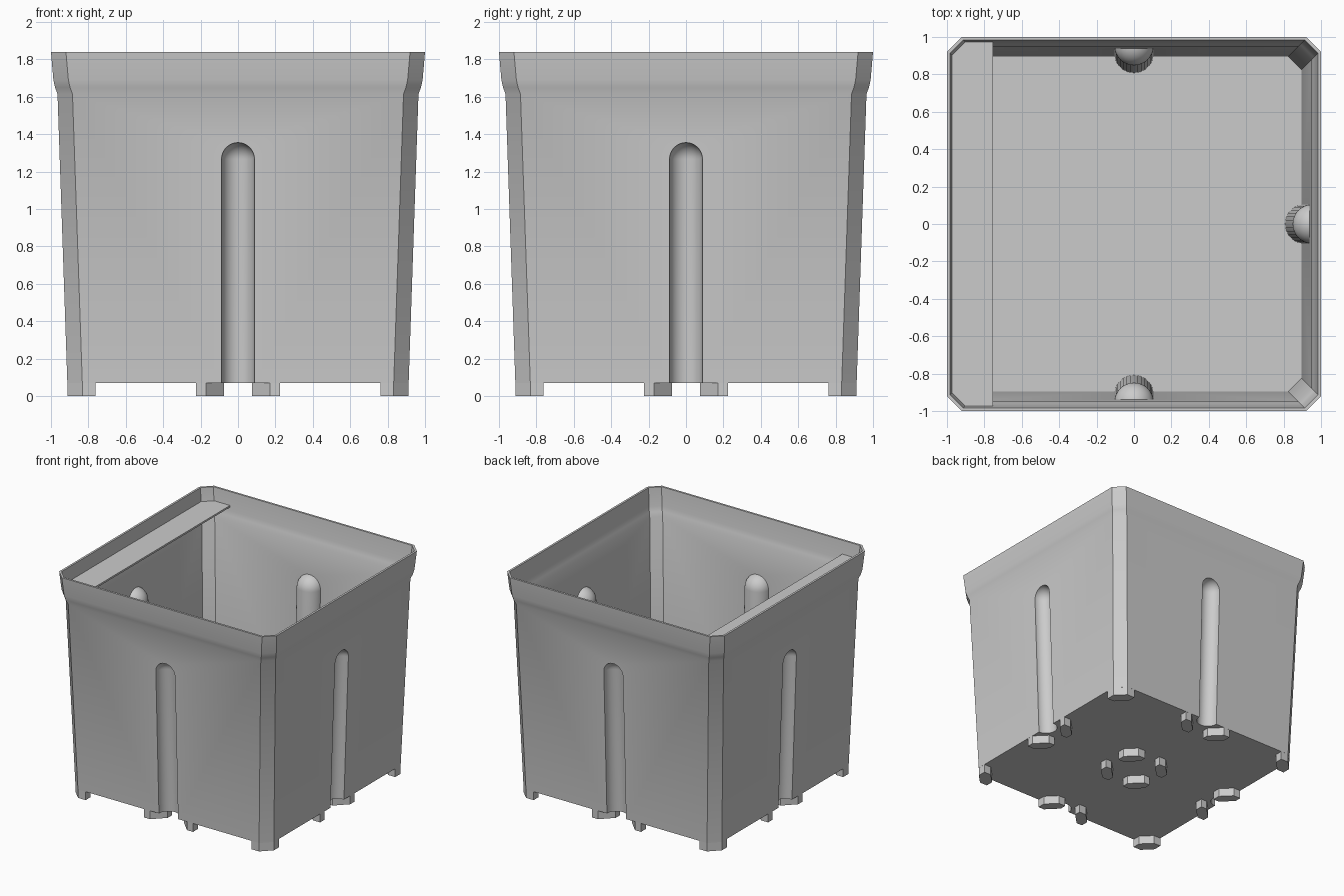
import bpy, bmesh
from math import pi, sin, cos

WALL = 0.017          # wall thickness
FLOOR = 0.07          # underside of the floor
SLOPE = 0.034         # outward lean of the walls
DOME = 1.267          # height where the wall grooves start to round off

cube = bpy.data.objects.get("Cube")
if cube:
    bpy.data.objects.remove(cube, do_unlink=True)

grey = bpy.data.materials.new("light_grey_plastic")
grey.use_nodes = True
color = (0.6, 0.6, 0.6, 1)
grey.diffuse_color = color
grey.node_tree.nodes["Principled BSDF"].inputs["Base Color"].default_value = color


def make_object(name, solids):
    """One object from closed solids, each a list of (outline, z)."""
    bm = bmesh.new()
    for sections in solids:
        rings = [[bm.verts.new((x, y, z)) for x, y in outline] for outline, z in sections]
        count = len(rings[0])
        for low, high in zip(rings, rings[1:]):
            for i in range(count):
                j = (i + 1) % count
                bm.faces.new((low[i], low[j], high[j], high[i]))
        bm.faces.new(rings[0][::-1])
        bm.faces.new(rings[-1])
    bmesh.ops.recalc_face_normals(bm, faces=bm.faces[:])
    mesh = bpy.data.meshes.new(name)
    bm.to_mesh(mesh)
    bm.free()
    mesh.materials.append(grey)
    obj = bpy.data.objects.new(name, mesh)
    bpy.context.collection.objects.link(obj)
    return obj


def octagon(half, cut):
    """Square outline with cut corners."""
    a = half - cut
    return [(half, -a), (half, a), (a, half), (-a, half),
            (-half, a), (-half, -a), (-a, -half), (a, -half)]


def post(side, radius):
    """Leaning round-topped post at the middle of one wall."""
    rings = [(radius, 0)]
    for k in range(10):
        angle = k * pi / 19
        rings.append((radius * cos(angle), DOME + radius * sin(angle)))
    turn = side * pi / 2
    sections = []
    for r, z in rings:
        reach = 0.91 + SLOPE * z
        outline = [(reach * cos(turn) + r * cos(k * pi / 16),
                    reach * sin(turn) + r * sin(k * pi / 16)) for k in range(32)]
        sections.append((outline, z))
    return sections


def subtract(target, cutter):
    mod = target.modifiers.new("cut", 'BOOLEAN')
    mod.operation = 'DIFFERENCE'
    mod.solver = 'MANIFOLD'
    mod.object = cutter
    bpy.context.view_layer.objects.active = target
    bpy.ops.object.modifier_apply(modifier=mod.name)
    bpy.data.objects.remove(cutter, do_unlink=True)


# Pot: outer solid, hollow and wall grooves
profile = [(0.9124, FLOOR), (0.965, 1.615), (0.978, 1.65), (0.987, 1.69), (1.0, 1.84)]
pot = make_object("pot_shell", [[(octagon(h, 0.08), z) for h, z in profile]])

inner = [(h - WALL, z) for h, z in profile]
inner[0] = (inner[0][0], FLOOR + 0.02)
inner.append((1.0 - WALL, 2.0))
hollow = make_object("hollow_cutter", [[(octagon(h, 0.07), z) for h, z in inner]])

subtract(hollow, make_object("boss_cutter", [post(side, 0.105) for side in range(4)]))
subtract(pot, hollow)
subtract(pot, make_object("groove_cutter", [post(side, 0.088) for side in range(4)]))

# Feet: one slanted pad in each corner of four square cells
pads = []
near, far = 0.075, 0.912
mid, half = (far + near) / 2, (far - near) / 2
signs = [(x, y) for x in (-1, 1) for y in (-1, 1)]
for sx, sy in signs:
    for fx, fy in signs:
        cut = 0.08 if fx > 0 and fy > 0 else 0.095
        pad = [(cut, 0), (0.15, 0), (0.15, 0.065), (0.065, 0.15), (0, 0.15), (0, cut)]
        outline = [(sx * (mid + fx * (half - u)), sy * (mid + fy * (half - v)))
                   for u, v in pad]
        pads.append([(outline, 0), (outline, FLOOR + 0.005)])
feet = make_object("feet", pads)

# Shelf under the rim along one wall
edge, front = 0.975, -0.755
back = 0.075 - edge
outline = [(front, -edge), (front, edge), (back, edge),
           (-edge, -back), (-edge, back), (back, -edge)]
shelf = make_object("rim_shelf", [[(outline, 1.715), (outline, 1.73)]])

# Smooth the curved parts and keep the edges sharp
bpy.ops.object.select_all(action='DESELECT')
for part in (pot, feet, shelf):
    part.select_set(True)
bpy.context.view_layer.objects.active = pot
bpy.ops.object.shade_smooth_by_angle(angle=pi / 6)
